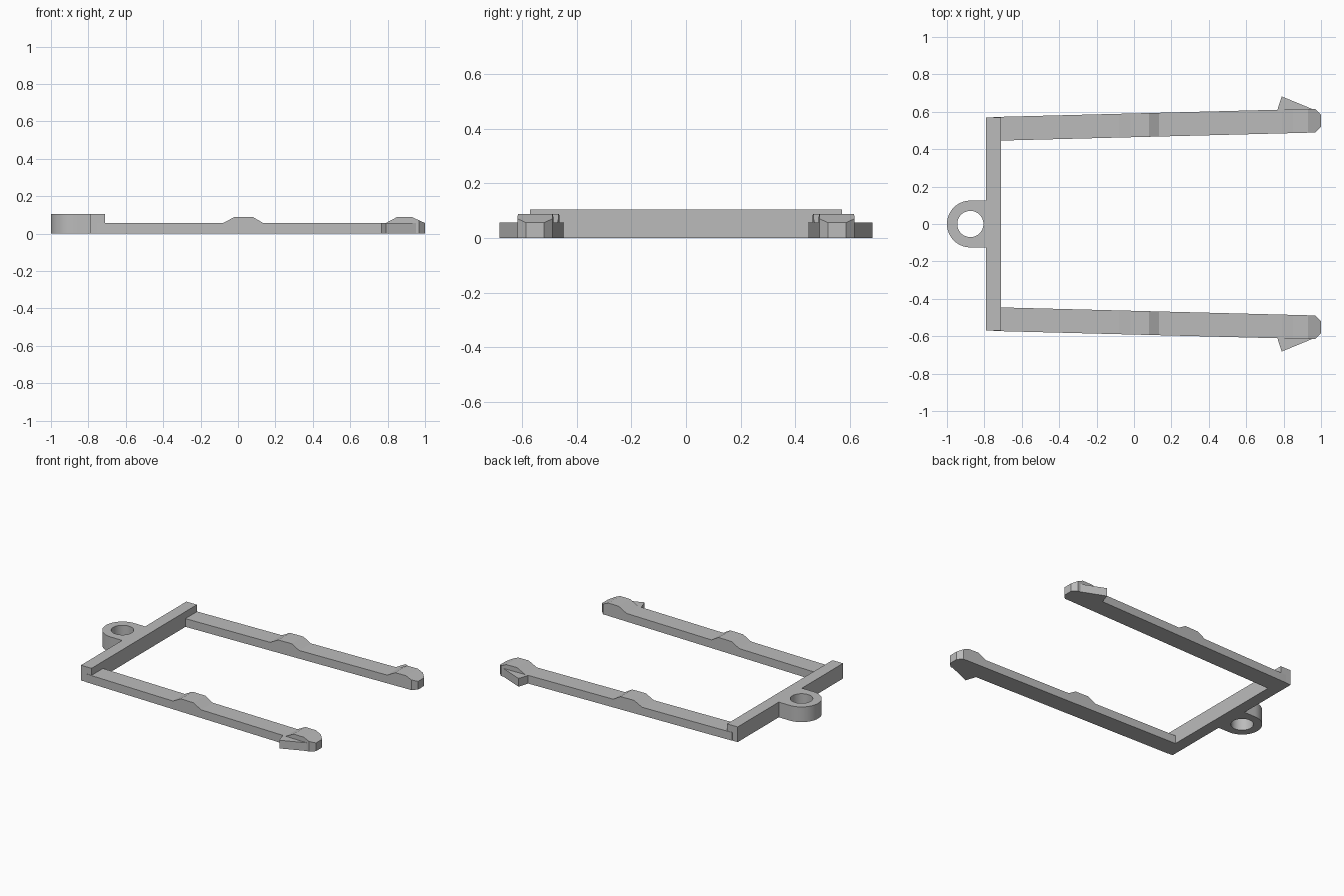
import bpy, bmesh
from math import sin, cos, tau
from mathutils import Vector

cube = bpy.data.objects.get("Cube")
if cube:
    bpy.data.objects.remove(cube)

grey = bpy.data.materials.new("plain grey")
grey.use_nodes = True
GREY = (0.5, 0.5, 0.5, 1)
grey.diffuse_color = GREY
grey.node_tree.nodes["Principled BSDF"].inputs["Base Color"].default_value = GREY


def finish(name, bm):
    bmesh.ops.recalc_face_normals(bm, faces=bm.faces)
    mesh = bpy.data.meshes.new(name)
    bm.to_mesh(mesh)
    bm.free()
    mesh.materials.append(grey)
    obj = bpy.data.objects.new(name, mesh)
    bpy.context.collection.objects.link(obj)
    return obj


def prism(points, offset):
    """Extrude a flat outline along an offset."""
    bm = bmesh.new()
    face = bm.faces.new([bm.verts.new(p) for p in points])
    new = bmesh.ops.extrude_face_region(bm, geom=[face], use_keep_orig=True)["geom"]
    bmesh.ops.translate(bm, vec=offset, verts=[v for v in new if isinstance(v, bmesh.types.BMVert)])
    return bm


LOW, BUMP, HIGH = 0.056, 0.088, 0.104
SLOPE = 0.0256

# Crossbar
bar = [(-0.79, -0.57, 0), (-0.71, -0.57, 0), (-0.71, 0.57, 0), (-0.79, 0.57, 0)]
finish("crossbar", prism(bar, (0, 0, HIGH)))

# Eyelet: round outside, squared off where it runs into the crossbar
R, HOLE, CX, N = 0.125, 0.07, -0.875, 64
bm = bmesh.new()
rings = []
for i in range(N):
    c, s = cos(tau * i / N), sin(tau * i / N)
    outer = R / max(c, abs(s)) if c > 0 else R
    rings.append([bm.verts.new((CX + r * c, r * s, z))
                  for r, z in ((HOLE, 0), (outer, 0), (outer, HIGH), (HOLE, HIGH))])
for i in range(N):
    a, b = rings[i], rings[(i + 1) % N]
    for k in range(4):
        m = (k + 1) % 4
        bm.faces.new((a[k], a[m], b[m], b[k]))
eyelet = finish("eyelet", bm)
bpy.context.view_layer.objects.active = eyelet
eyelet.select_set(True)
bpy.ops.object.shade_smooth_by_angle(angle=0.5)
eyelet.select_set(False)

# Side profile of an arm with its middle bump and raised tip
profile = [(-0.75, 0), (1, 0), (1, LOW), (0.93, BUMP), (0.85, BUMP), (0.79, LOW),
           (0.135, LOW), (0.08, BUMP), (-0.02, BUMP), (-0.08, LOW), (-0.75, LOW)]

for side, sign in (("left", 1), ("right", -1)):
    # Splayed arm with chamfered tip corners
    bm = prism([(x, 0.445 + SLOPE * (x + 0.75), z) for x, z in profile], (0, 0.127, 0))
    for y, ny in ((0.615, 1), (0.489, -1)):
        cut = bmesh.ops.bisect_plane(bm, geom=bm.verts[:] + bm.edges[:] + bm.faces[:],
                                     plane_co=(0.97, y, 0), plane_no=Vector((1, ny, 0)),
                                     clear_outer=True)
        edges = [e for e in cut["geom_cut"] if isinstance(e, bmesh.types.BMEdge)]
        bmesh.ops.contextual_create(bm, geom=edges)
    bmesh.ops.scale(bm, vec=(1, sign, 1), verts=bm.verts)
    finish(side + "_arm", bm)

    # Snap barb on the outside of the tip
    barb = [(0.765, 0.605), (0.79, 0.682), (0.965, 0.61), (0.9, 0.59), (0.765, 0.59)]
    finish(side + "_barb", prism([(x, sign * y, 0) for x, y in barb], (0, 0, LOW)))
